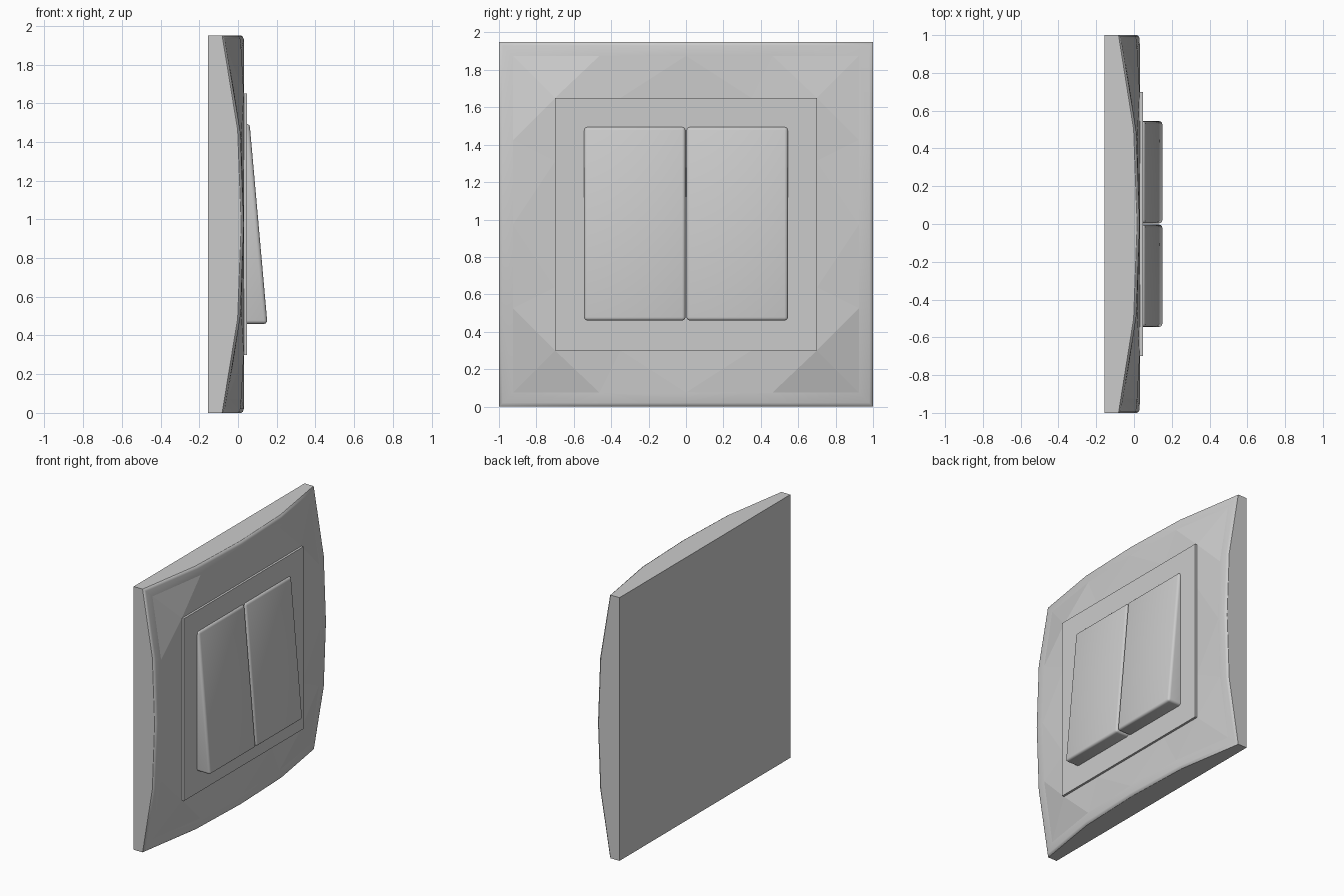
import bpy, bmesh

if "Cube" in bpy.data.objects:
    bpy.data.objects.remove(bpy.data.objects["Cube"])

ZC, HY, HZ = 0.975, 1.0, 0.975


def finish(bm, name):
    bmesh.ops.recalc_face_normals(bm, faces=bm.faces)
    me = bpy.data.meshes.new(name)
    bm.to_mesh(me)
    bm.free()
    ob = bpy.data.objects.new(name, me)
    bpy.context.collection.objects.link(ob)
    return ob


def box(bm, x0, x1, y0, y1, z0, z1):
    vs = bmesh.ops.create_cube(bm, size=1)["verts"]
    for v in vs:
        v.co = (x1 if v.co.x > 0 else x0,
                y1 if v.co.y > 0 else y0,
                z1 if v.co.z > 0 else z0)
    return vs


# Perimeter directions: 4 segments per side; third value is distance from the side's middle
ts = (-1, -0.5, 0, 0.5)
perim = [(t, -1, abs(t)) for t in ts] + [(1, t, abs(t)) for t in ts]
perim += [(-t, 1, abs(t)) for t in ts] + [(-1, -t, abs(t)) for t in ts]


def ring(bm, hy, hz, corner, half, mid):
    depth = {1: corner, 0.5: half, 0: mid}
    return [bm.verts.new((depth[d], u * hy, ZC + v * hz)) for u, v, d in perim]


# Wall plate: flat back, front edges arched so the corners fall back
bm = bmesh.new()
rings = [ring(bm, HY, HZ, -0.155, -0.155, -0.155)]
for inset, c, h, m in ((0, -0.082, -0.002, 0.016),
                       (0.006, -0.074, 0.007, 0.025),
                       (0.02, -0.068, 0.012, 0.03),
                       (0.075, -0.054, 0.017, 0.031)):
    rings.append(ring(bm, HY - inset, HZ - inset, c, h, m))
rings.append(ring(bm, 0.7, 0.675, 0.03, 0.031, 0.031))
bm.faces.new(rings[0])
bm.faces.new(rings[-1])
n = len(perim)
for k, (a, b) in enumerate(zip(rings, rings[1:])):
    for i in range(n):
        j = (i + 1) % n
        if k < 1:
            bm.faces.new((a[i], a[j], b[j], b[i]))
        elif perim[i][2] > perim[j][2]:      # split running toward the corner
            fs = (a[i], a[j], b[i]), (a[j], b[j], b[i])
            for f in fs:
                bm.faces.new(f).smooth = k < 4
        else:
            fs = (a[i], a[j], b[j]), (a[i], b[j], b[i])
            for f in fs:
                bm.faces.new(f).smooth = k < 4
finish(bm, "wall_plate")

# Flat insert frame around the rockers
bm = bmesh.new()
box(bm, 0.025, 0.047, -0.7, 0.7, 0.3, 1.65)
finish(bm, "insert_frame")


# Wedge-shaped rocker buttons with rounded front edges
def rocker(name, y0, y1):
    bm = bmesh.new()
    for v in box(bm, 0.035, 0.152, y0, y1, 0.46, 1.495):
        if v.co.x > 0.1 and v.co.z > 1:
            v.co.x = 0.06
    front = [e for e in bm.edges if any(v.co.x > 0.05 for v in e.verts)]
    bmesh.ops.bevel(bm, geom=front, offset=0.018, segments=3, profile=0.5,
                    affect='EDGES', clamp_overlap=True)
    ob = finish(bm, name)
    bpy.ops.object.select_all(action='DESELECT')
    ob.select_set(True)
    bpy.context.view_layer.objects.active = ob
    bpy.ops.object.shade_smooth_by_angle(angle=0.6)


rocker("left_rocker", -0.545, -0.003)
rocker("right_rocker", 0.003, 0.545)
